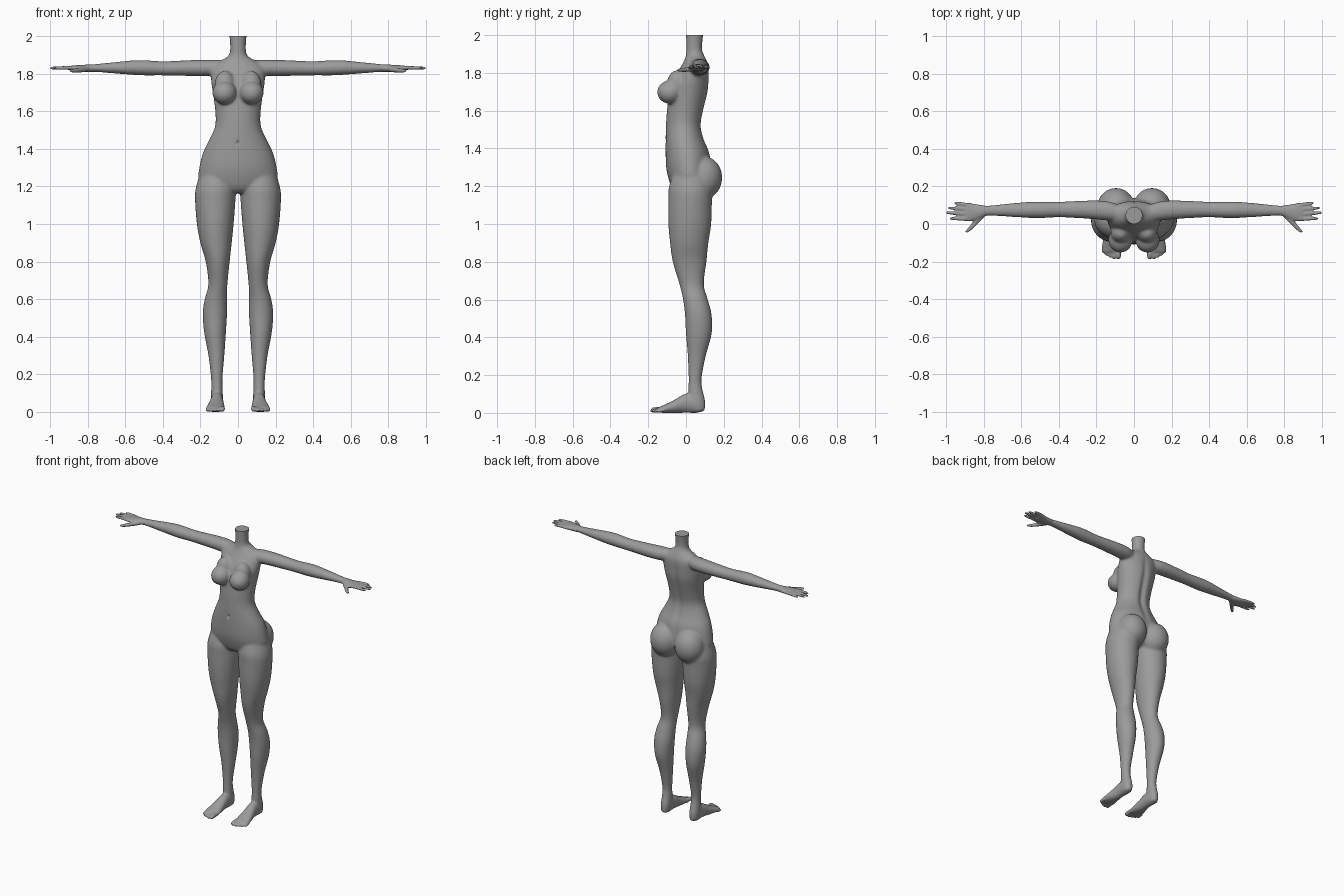
import bpy
import bmesh
import math
from mathutils import Vector

cube = bpy.data.objects.get("Cube")
if cube:
    bpy.data.objects.remove(cube, do_unlink=True)

# one plain grey for the whole figure
skin = bpy.data.materials.new("plain grey")
skin.use_nodes = True
grey = (0.33, 0.33, 0.33, 1.0)
skin.diffuse_color = grey
shader = next(n for n in skin.node_tree.nodes if n.type == 'BSDF_PRINCIPLED')
shader.inputs["Base Color"].default_value = grey
shader.inputs["Roughness"].default_value = 0.6

bm = bmesh.new()
SIDES = (1, -1)


def spline(a, b, c, d, t):
    """Catmull-Rom blend of four numbers."""
    return 0.5 * (2 * b + (c - a) * t + (2 * a - 5 * b + 4 * c - d) * t * t
                  + (3 * b - a - 3 * c + d) * t ** 3)


def place(axis, pos, p, q):
    """Point at pos along the axis, with the other two coordinates in order."""
    co = [p, q]
    co.insert("xyz".index(axis), pos)
    return Vector(co)


def loft(axis, rings, side=1, segments=28, steps=4):
    """Closed tube through rings of (position, centre, centre, radius, radius)."""
    ends = [rings[0]] + list(rings) + [rings[-1]]
    fine = []
    for i in range(1, len(ends) - 2):
        for k in range(steps):
            fine.append([spline(*v, k / steps) for v in zip(*ends[i - 1:i + 3])])
    fine.append(rings[-1])
    loops = []
    for pos, p, q, rp, rq in fine:
        loop = []
        for k in range(segments):
            a = math.tau * k / segments
            co = place(axis, pos, p + rp * math.cos(a), q + rq * math.sin(a))
            co.x *= side
            loop.append(bm.verts.new(co))
        loops.append(loop)
    faces = [bm.faces.new(loops[0]), bm.faces.new(loops[-1])]
    for lower, upper in zip(loops, loops[1:]):
        for k in range(segments):
            n = (k + 1) % segments
            faces.append(bm.faces.new((lower[k], lower[n], upper[n], upper[k])))
    bmesh.ops.recalc_face_normals(bm, faces=faces)


def ellipsoid(centre, radii, side):
    made = bmesh.ops.create_uvsphere(bm, u_segments=32, v_segments=20, radius=1)
    for v in made["verts"]:
        v.co = Vector([c + r * x for c, r, x in zip(centre, radii, v.co)])
        v.co.x *= side
    if side < 0:
        faces = list({f for v in made["verts"] for f in v.link_faces})
        bmesh.ops.reverse_faces(bm, faces=faces)


# torso and neck, from the pelvis up
loft('z', [
    (1.165, 0, .0, .08, .05), (1.19, 0, .015, .15, .09),
    (1.24, 0, .02, .207, .113), (1.30, 0, .015, .206, .12),
    (1.38, 0, .008, .186, .116), (1.45, 0, -.006, .152, .102),
    (1.52, 0, -.012, .122, .094), (1.6, 0, -.003, .121, .098),
    (1.70, 0, .015, .134, .103), (1.76, 0, .026, .143, .096),
    (1.83, 0, .046, .14, .075), (1.868, 0, .05, .095, .058),
    (1.892, 0, .048, .054, .049), (1.93, 0, .043, .042, .042),
    (2.03, 0, .047, .048, .048)], segments=48)

LEG = [
    (1.32, .11, .03, .075, .08), (1.2, .118, .025, .105, .115),
    (1.13, .121, .022, .108, .116), (1.0, .121, .02, .098, .114),
    (.9, .117, .017, .084, .102), (.8, .108, .019, .064, .09),
    (.68, .107, .03, .051, .065), (.6, .118, .05, .06, .066),
    (.52, .123, .065, .065, .071), (.42, .122, .068, .058, .069),
    (.3, .115, .057, .043, .048), (.18, .113, .048, .031, .035),
    (.12, .112, .05, .031, .039), (.06, .112, .06, .033, .043),
    (.008, .112, .062, .028, .036)]

FOOT = [
    (.1, .112, .035, .018, .024), (.06, .112, .045, .033, .046),
    (0, .112, .052, .035, .052), (-.06, .116, .034, .043, .036),
    (-.11, .119, .022, .05, .023), (-.148, .121, .016, .046, .013)]

ARM = [
    (.05, .055, 1.835, .03, .03), (.12, .067, 1.831, .05, .043),
    (.2, .075, 1.83, .051, .044), (.3, .077, 1.829, .046, .041),
    (.4, .077, 1.828, .042, .038), (.5, .075, 1.831, .044, .041),
    (.56, .075, 1.832, .043, .039), (.65, .074, 1.831, .037, .031),
    (.75, .072, 1.83, .029, .022), (.79, .07, 1.829, .029, .02),
    (.84, .063, 1.828, .043, .018), (.88, .062, 1.829, .048, .014),
    (.9, .063, 1.829, .044, .01)]

# finger: base y, tip y, tip x; little finger first
FINGERS = [(.101, .11, .957), (.076, .085, .99), (.05, .059, 1.0), (.025, .029, .98)]

# toe: x, tip y, radius; big toe first
TOES = [(.083, -.187, .014), (.106, -.188, .0105), (.126, -.181, .01),
        (.145, -.17, .01), (.162, -.155, .01)]

for side in SIDES:
    loft('z', LEG, side)
    loft('y', FOOT, side)
    loft('x', ARM, side)

    for base, tip, reach in FINGERS:
        loft('x', [(.86, base, 1.829, .01, .01),
                   (.91, (base + tip) / 2, 1.831, .0105, .0105),
                   (reach - .012, tip, 1.829, .0085, .0085),
                   (reach, tip, 1.828, .004, .004)], side, 12)

    # thumb
    loft('x', [(.79, .055, 1.824, .014, .012), (.83, .024, 1.82, .023, .014),
               (.86, -.01, 1.816, .018, .012), (.885, -.034, 1.815, .012, .01),
               (.897, -.041, 1.815, .005, .005)], side, 12)

    for x, tip, r in TOES:
        loft('y', [(-.115, x, r + .004, r, r), (tip + .03, x, r + .004, r, r),
                   (tip + .01, x, r, r, r), (tip, x, r, r * .5, r * .5)], side, 12)

    # buttocks, then lower and upper breast
    ellipsoid((.096, .09, 1.245), (.1, .102, .115), side)
    ellipsoid((.072, -.085, 1.698), (.065, .068, .062), side)
    ellipsoid((.07, -.048, 1.74), (.055, .052, .075), side)

# fuse every part into one continuous skin
mesh = bpy.data.meshes.new("body")
bm.to_mesh(mesh)
bm.free()
body = bpy.data.objects.new("body", mesh)
bpy.context.collection.objects.link(body)
remesh = body.modifiers.new("fuse", 'REMESH')
remesh.mode = 'VOXEL'
remesh.voxel_size = 0.0055
depsgraph = bpy.context.evaluated_depsgraph_get()
fused = bpy.data.meshes.new_from_object(body.evaluated_get(depsgraph))
body.modifiers.clear()
body.data = fused

bm = bmesh.new()
bm.from_mesh(fused)


def relax(verts, times):
    for _ in range(times):
        bmesh.ops.smooth_vert(bm, verts=verts, factor=0.5, use_axis_x=True,
                              use_axis_y=True, use_axis_z=True)


# blend the joins strongly, but keep hands and toes crisp
relax([v for v in bm.verts if abs(v.co.x) < .8 and (v.co.z > .09 or v.co.y > -.05)], 12)
relax(bm.verts[:], 3)

# spine groove and navel, then flat soles
for v in bm.verts:
    x, y, z = v.co
    if y > .03 and 1.3 < z < 1.86:
        fade = math.sin(math.pi * (z - 1.3) / .56)
        v.co.y -= .013 * fade * math.exp(-(x / .022) ** 2)
    elif y < -.05 and abs(z - 1.43) < .05:
        v.co.y += .012 * math.exp(-(x / .007) ** 2 - ((z - 1.432) / .011) ** 2)
    v.co.z = max(v.co.z, 0)

# level cut across the neck
bmesh.ops.bisect_plane(bm, geom=bm.verts[:] + bm.edges[:] + bm.faces[:],
                       plane_co=(0, 0, 2), plane_no=(0, 0, 1), clear_outer=True)
bmesh.ops.holes_fill(bm, edges=[e for e in bm.edges if e.is_boundary], sides=0)
bm.to_mesh(fused)
bm.free()

fused.name = "body"
fused.materials.clear()
fused.materials.append(skin)
for poly in fused.polygons:
    poly.material_index = 0
bpy.ops.object.select_all(action='DESELECT')
body.select_set(True)
bpy.context.view_layer.objects.active = body
bpy.ops.object.shade_smooth_by_angle(angle=math.radians(50))
